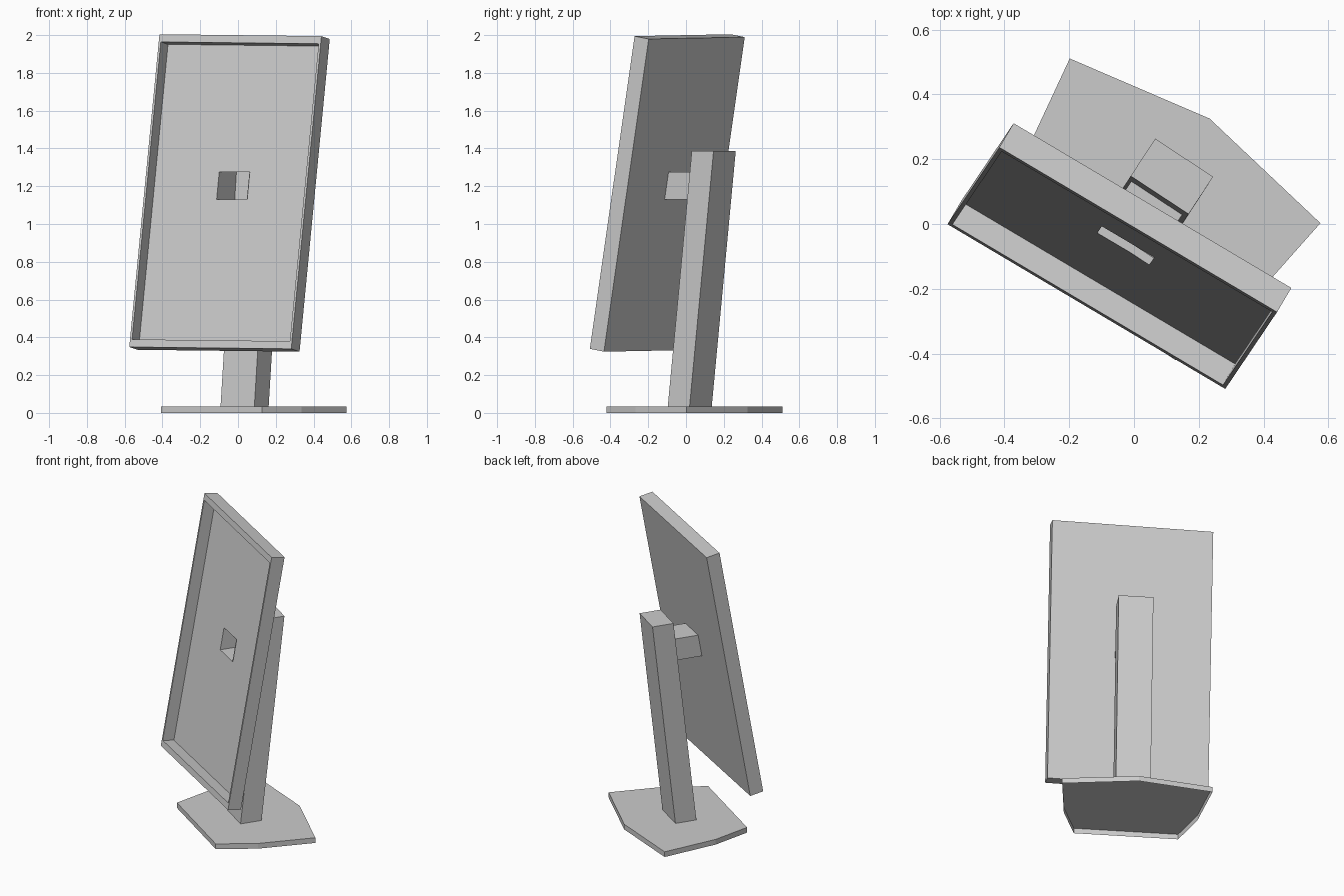
import bpy, bmesh, math
from mathutils import Vector, Matrix

cube = bpy.data.objects.get("Cube")
if cube:
    bpy.data.objects.remove(cube, do_unlink=True)

grey = bpy.data.materials.new("plain_grey")
grey.use_nodes = True
COLOUR = (0.6, 0.6, 0.6, 1)
grey.diffuse_color = COLOUR
grey.node_tree.nodes["Principled BSDF"].inputs["Base Color"].default_value = COLOUR

TURN = Matrix.Rotation(math.radians(-33.3), 3, 'Z')   # heading of the stand


def loft(name, lower, upper, cap_low=True, cap_high=True):
    """Skin two matching loops, with optional end caps."""
    bm = bmesh.new()
    a = [bm.verts.new(p) for p in lower]
    b = [bm.verts.new(p) for p in upper]
    n = len(a)
    for i in range(n):
        j = (i + 1) % n
        bm.faces.new((a[i], a[j], b[j], b[i]))
    if cap_low:
        bm.faces.new(a[::-1])
    if cap_high:
        bm.faces.new(b)
    bmesh.ops.recalc_face_normals(bm, faces=bm.faces)
    mesh = bpy.data.meshes.new(name)
    bm.to_mesh(mesh)
    bm.free()
    mesh.materials.append(grey)
    obj = bpy.data.objects.new(name, mesh)
    bpy.context.collection.objects.link(obj)
    return obj


def rect(hw, hd):
    return [(-hw, -hd), (hw, -hd), (hw, hd), (-hw, hd)]


def turned(points, z, origin=(0, 0)):
    """Place flat points at height z in the stand's heading."""
    return [TURN @ Vector((u, v, 0)) + Vector((*origin, z)) for u, v in points]


# Base: open-bottomed plate, mirrored outline
half = [(0.321, -0.281), (0.411, -0.038), (0.463, 0.318)]
outline = half + [(0, 0.4)] + [(-u, v) for u, v in reversed(half)]
foot = (0.014, -0.009)
base = loft("base", turned(outline, 0, foot), turned(outline, 0.035, foot), cap_low=False)

# Pole: leaning rectangular column
section = rect(0.107, 0.069)
pole = loft("pole", turned(section, 0.035, (0.035, 0.02)),
            turned(section, 1.387, (0.117, 0.147)))

# Screen panel: tilted slab with a recessed front
w = Vector((0.86, -0.51, -0.01)).normalized()
n = Vector((0.155, 0.24, 1.655)).cross(w).normalized()
up = w.cross(n)
corner_mid = Vector((-0.147, -0.255, 0.344))
WIDTH, HEIGHT, DEPTH, RECESS = 0.997, 1.68, 0.088, 0.076


def slab(name, side, rim, front, back):
    def loop(d):
        x = WIDTH / 2 - side
        return [corner_mid + w * u + n * d + up * v
                for u, v in ((-x, rim), (x, rim), (x, HEIGHT - rim), (-x, HEIGHT - rim))]
    return loft(name, loop(front), loop(back))


panel = slab("screen_panel", 0, 0, 0, DEPTH)
recess_cutter = slab("recess_cutter", 0.013, 0.041, -0.05, RECESS)

# Arm: hollow rectangular sleeve between panel and pole
arm_start = (-0.035, -0.08)
ARM_HALF, ARM_LOW, ARM_HIGH = 0.094, 1.13, 1.275


def arm_loop(d_low, d_high):
    low = turned([(-ARM_HALF, d_low), (ARM_HALF, d_low)], ARM_LOW, arm_start)
    high = turned([(ARM_HALF, d_high), (-ARM_HALF, d_high)], ARM_HIGH, arm_start)
    return low + high


arm = loft("arm", arm_loop(0.006, 0.031), arm_loop(0.2, 0.2), False, False)
hole_cutter = loft("hole_cutter", arm_loop(-0.03, -0.03), arm_loop(0.12, 0.12))

# Cut the recess and the arm opening out of the panel
for cutter in (recess_cutter, hole_cutter):
    mod = panel.modifiers.new(cutter.name, 'BOOLEAN')
    mod.operation = 'DIFFERENCE'
    mod.solver = 'EXACT'
    mod.object = cutter
    cutter.hide_render = True
    cutter.hide_viewport = True
